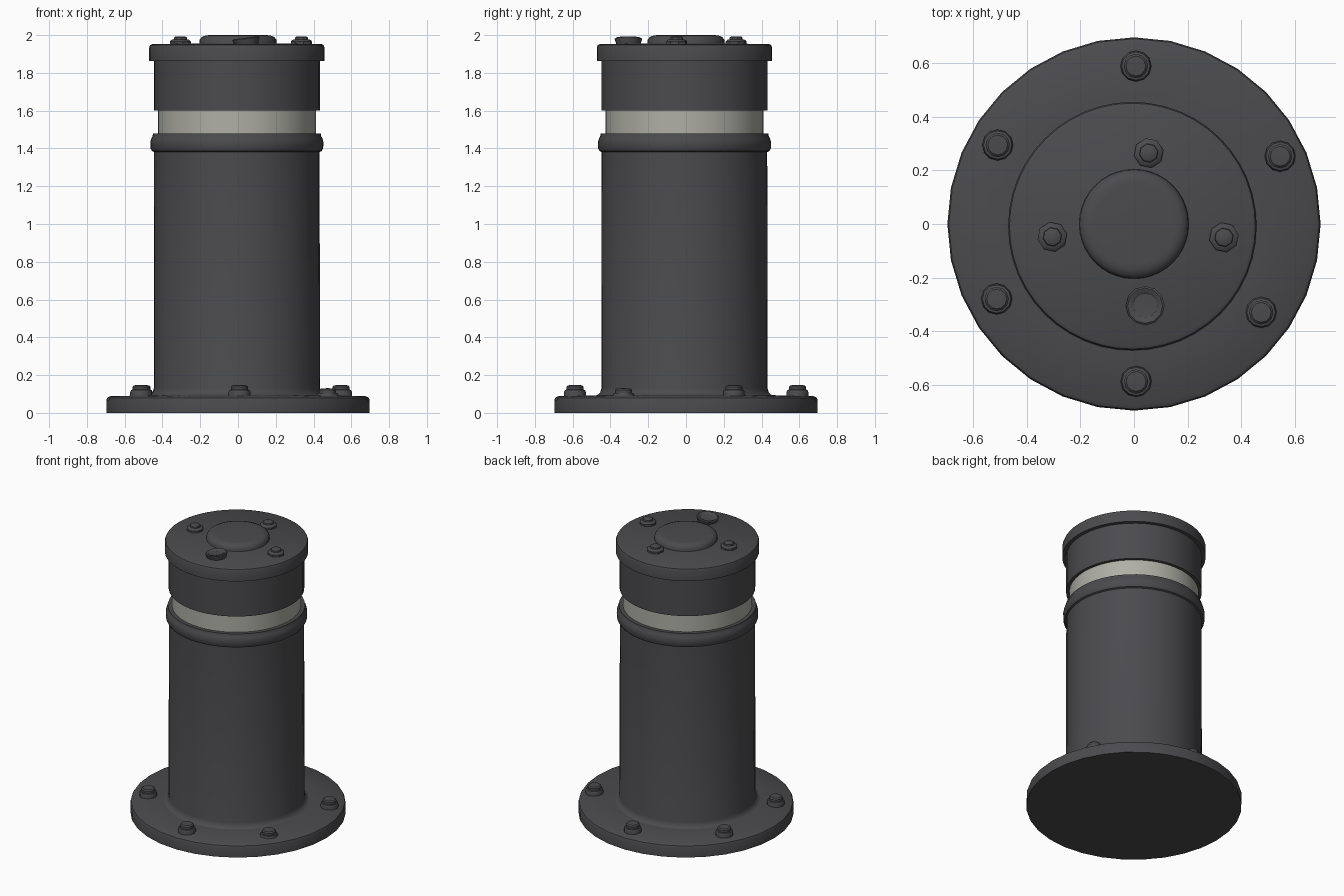
import bpy, math


def material(name, rgb):
    m = bpy.data.materials.new(name)
    m.diffuse_color = (*rgb, 1)
    return m


IRON = material("dark_iron", (0.070, 0.070, 0.077))
PALE = material("pale_band", (0.43, 0.43, 0.38))


def lathe(name, profile, x=0, y=0, z=0, n=32, mat=IRON, tilt=(0, 0), turn=0, angle=35):
    """Spin an (r, z) profile; r = 0 gives a pole point."""
    verts, faces, rings = [], [], []
    for r, h in profile:
        start = len(verts)
        count = 1 if r == 0 else n
        for i in range(count):
            a = 2 * math.pi * i / n + turn
            verts.append((r * math.cos(a), r * math.sin(a), h))
        rings.append([start + (i % count) for i in range(n)])
    for lo, hi in zip(rings, rings[1:]):
        for i in range(n):
            j = (i + 1) % n
            f = list(dict.fromkeys((lo[i], lo[j], hi[j], hi[i])))
            if len(f) > 2:
                faces.append(f)
    me = bpy.data.meshes.new(name)
    me.from_pydata(verts, [], faces)
    me.materials.append(mat)
    ob = bpy.data.objects.new(name, me)
    bpy.context.collection.objects.link(ob)
    ob.location = (x, y, z)
    ob.rotation_euler = (*tilt, 0)
    bpy.ops.object.select_all(action='DESELECT')
    ob.select_set(True)
    bpy.context.view_layer.objects.active = ob
    bpy.ops.object.shade_smooth_by_angle(angle=math.radians(angle))
    return ob


CX, CY = -0.006, -0.008   # the post sits slightly off centre

# ground flange
lathe("base_flange", [(0, 0), (0.697, 0), (0.697, 0.067), (0.692, 0.08),
                      (0.678, 0.088), (0.45, 0.094), (0, 0.094)])

# main column with a small foot fillet
lathe("column", [(0.475, 0.09), (0.458, 0.097), (0.446, 0.109), (0.44, 0.13),
                 (0.438, 1.40)], CX, CY, n=48)

# rolled ring below the band
lathe("ring", [(0.436, 1.38), (0.449, 1.386), (0.457, 1.40), (0.458, 1.435),
               (0.452, 1.455), (0.446, 1.465), (0.444, 1.48), (0.41, 1.48)],
      CX, CY, n=48)

# pale reflective band
lathe("reflective_band", [(0.418, 1.47), (0.418, 1.61)], CX, CY, n=48, mat=PALE)

# collar and cap
lathe("collar", [(0.41, 1.602), (0.439, 1.602), (0.439, 1.87)], CX, CY, n=48)
lathe("cap", [(0.43, 1.864), (0.464, 1.864), (0.464, 1.935), (0.459, 1.947),
              (0.447, 1.953), (0, 1.958)], CX, CY, n=48)
lathe("cap_disc", [(0.205, 1.95), (0.203, 1.975), (0.192, 1.99), (0.172, 1.998),
                   (0.15, 2.0), (0, 2.0)], n=40)

# flange bolts: washer and rounded head
BOLT = [(0.058, -0.01), (0.058, 0.018), (0.053, 0.029), (0.045, 0.031),
        (0.045, 0.046), (0.037, 0.054), (0, 0.056)]
for i, (x, y, z) in enumerate([(0.007, 0.59, 0.092), (0.546, 0.253, 0.092),
                               (0.475, -0.33, 0.075), (0.008, -0.588, 0.092),
                               (-0.513, -0.28, 0.092), (-0.509, 0.295, 0.092)]):
    lathe(f"flange_bolt_{i + 1}", BOLT, x, y, z, n=12)

# cap bolts: faceted nut with a stub
NUT = [(0.056, -0.01), (0.056, 0.012), (0.048, 0.02), (0.036, 0.023),
       (0.034, 0.033), (0.027, 0.037), (0, 0.038)]
for i, (x, y) in enumerate([(0.055, 0.265), (-0.305, -0.048), (0.336, -0.05)]):
    lathe(f"cap_bolt_{i + 1}", NUT, x, y, 1.955, n=8, turn=0.2)

# worn bolt seat, tilted and hollow
lathe("worn_bolt", [(0.058, -0.02), (0.07, 0.015), (0.073, 0.026), (0.066, 0.031),
                    (0.052, 0.026), (0.045, 0.02), (0, 0.016)],
      0.045, -0.305, 1.955, n=12, tilt=(0, -0.12))
